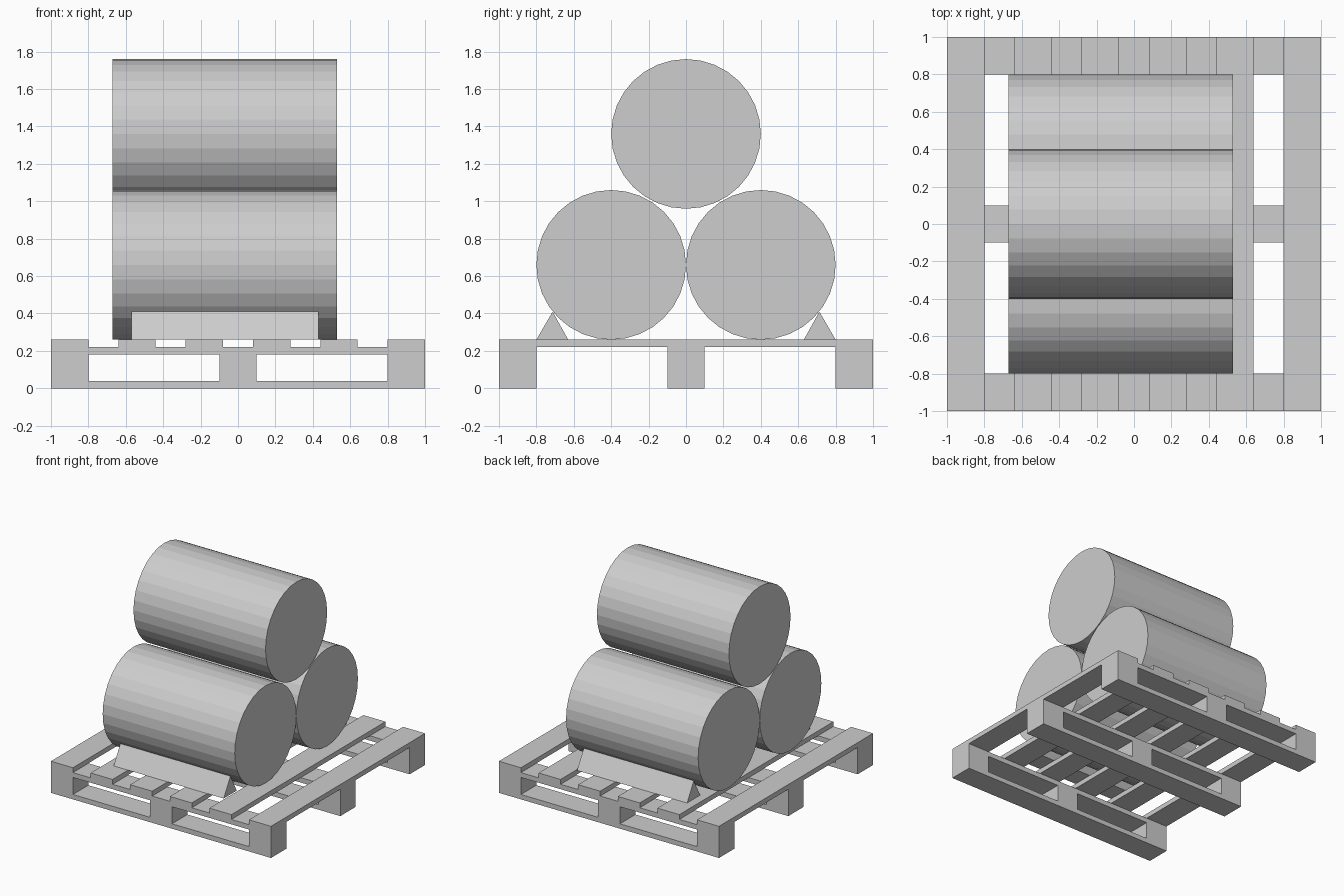
import bpy
import math
from mathutils import Matrix

if "Cube" in bpy.data.objects:
    bpy.data.objects.remove(bpy.data.objects["Cube"], do_unlink=True)

grey = bpy.data.materials.new("light_grey")
grey.use_nodes = True
colour = (0.61, 0.61, 0.61, 1)
grey.diffuse_color = colour
grey.node_tree.nodes["Principled BSDF"].inputs["Base Color"].default_value = colour


def finish(obj, name):
    obj.name = name
    obj.data.name = name
    obj.data.materials.append(grey)
    return obj


def box(name, x, y, z, size):
    """Box centred on x and y, standing on z."""
    bpy.ops.mesh.primitive_cube_add(size=1)
    obj = bpy.context.object
    obj.data.transform(Matrix.Translation((x, y, z + size[2] / 2)) @ Matrix.Diagonal((*size, 1)))
    return finish(obj, name)


BOARD = 0.04
BLOCK = 0.14
WIDTH = 0.2
DECK = 3 * BOARD + BLOCK
LOAD_X = -0.07

# Pallet runners: bottom board, three blocks, top board
for row, y in zip(("front", "middle", "back"), (-0.9, 0, 0.9)):
    box(f"{row}_bottom_board", 0, y, 0, (2, WIDTH, BOARD))
    box(f"{row}_stringer_board", 0, y, BOARD + BLOCK, (2, WIDTH, BOARD))
    for side, x in zip(("right", "centre", "left"), (-0.9, 0, 0.9)):
        box(f"{row}_{side}_block", x, y, BOARD, (WIDTH, WIDTH, BLOCK))

# Deck slats across the runners
for i, x in enumerate((-0.9, -0.54, -0.18, 0.18, 0.54, 0.9)):
    box(f"deck_slat_{i + 1}", x, 0, DECK - BOARD, (WIDTH, 2, BOARD))

# Stacked drums
R = 0.4
for name, y, z in (("front_drum", -R, DECK + R), ("back_drum", R, DECK + R),
                   ("top_drum", 0, DECK + R + 0.7)):
    bpy.ops.mesh.primitive_cylinder_add(vertices=32, radius=R, depth=1.2)
    drum = bpy.context.object
    drum.data.transform(Matrix.Translation((LOAD_X, y, z)) @ Matrix.Rotation(math.pi / 2, 4, "Y"))
    finish(drum, name)

# Triangular chocks holding the lower drums
for name, side in (("front_chock", -1), ("back_chock", 1)):
    profile = [(0.8, DECK), (0.63, DECK), (0.713, 0.41)]
    verts = [(LOAD_X + dx, side * y, z) for dx in (-0.5, 0.5) for y, z in profile]
    faces = [(0, 1, 2), (5, 4, 3), (0, 3, 4, 1), (1, 4, 5, 2), (2, 5, 3, 0)]
    if side > 0:
        faces = [f[::-1] for f in faces]
    mesh = bpy.data.meshes.new(name)
    mesh.from_pydata(verts, [], faces)
    chock = bpy.data.objects.new(name, mesh)
    bpy.context.collection.objects.link(chock)
    finish(chock, name)
